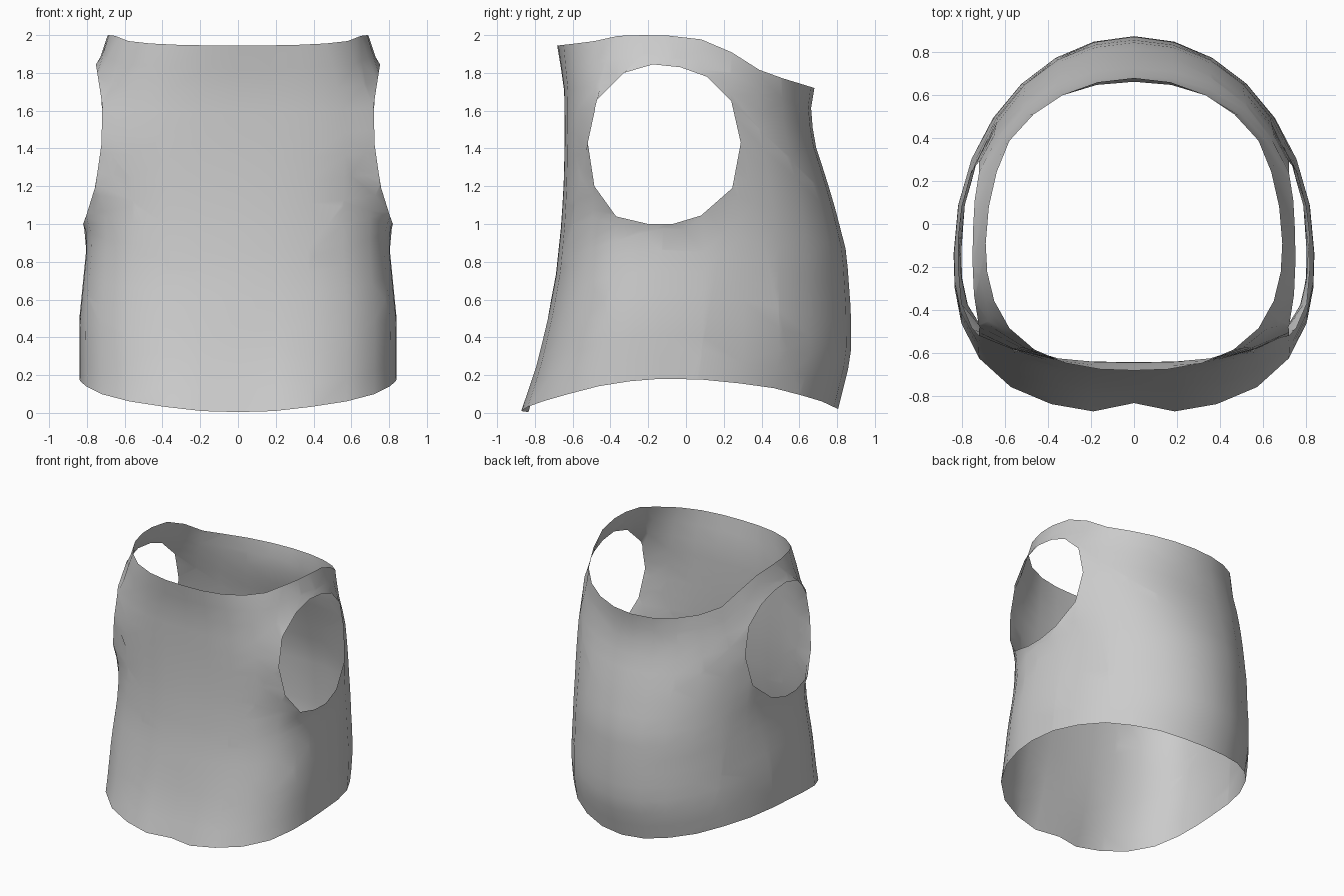
import bpy, bmesh, math
from mathutils import Vector

if "Cube" in bpy.data.objects:
    bpy.data.objects.remove(bpy.data.objects["Cube"])

COLS, ROWS = 28, 17


def interp(table, v):
    """Piecewise linear lookup in a list of (key, value) pairs."""
    if v <= table[0][0]:
        return table[0][1]
    for (a, p), (b, q) in zip(table, table[1:]):
        if v <= b:
            return p + (q - p) * (v - a) / (b - a)
    return table[-1][1]


# Body profiles by height: front, back, half width, and squareness of the front / back
FRONT = [(0, -.88), (.23, -.80), (.47, -.74), (.72, -.69), (1, -.66), (1.2, -.648),
         (1.43, -.642), (1.72, -.645), (1.945, -.682)]
BACK = [(0, .80), (.3, .875), (.55, .872), (.85, .85), (1.1, .785), (1.25, .74),
        (1.43, .68), (1.6, .66), (1.72, .68)]
WIDTH = [(0, .835), (.18, .84), (.5, .84), (.9, .80), (1.0, .80), (1.43, .80),
         (1.64, .775), (1.85, .735), (1.93, .70), (2, .69)]
SQ_FRONT = [(0, 2.8), (.8, 2.9), (1.43, 3.3), (1.7, 3.0), (1.95, 2.5)]
SQ_BACK = [(.6, 2.0), (1.43, 2.3), (1.72, 2.0)]
# Hem and neckline height by depth
HEM = [(-.88, .003), (-.855, .025), (-.795, .05), (-.66, .09), (-.47, .14), (-.22, .18),
       (.04, .18), (.2, .167), (.45, .135), (.7, .07), (.81, .018)]
NECK = [(-.68, 1.945), (-.5, 1.965), (-.34, 2.0), (-.15, 2.0), (.04, 1.99), (.2, 1.94),
        (.35, 1.83), (.5, 1.775), (.68, 1.72)]
# Armhole outline (y, z) and how far out its edge sits by height
ARMHOLE = [(-.52, 1.43), (-.47, 1.66), (-.33, 1.80), (-.175, 1.845), (-.03, 1.83),
           (.11, 1.78), (.24, 1.65), (.29, 1.43), (.245, 1.19), (.08, 1.045),
           (-.07, 1.0), (-.2, 1.0), (-.37, 1.04), (-.485, 1.2)]
ARM_X = [(1.0, .82), (1.04, .805), (1.2, .755), (1.43, .722), (1.64, .72), (1.845, .752)]


def plan_point(ang, z):
    """Point on the body at an angle (0 = front centre) and height."""
    s, c = math.sin(ang), -math.cos(ang)
    n = interp(SQ_FRONT if c < 0 else SQ_BACK, z)
    r = (abs(s) ** n + abs(c) ** n) ** (-1 / n)
    mid = -.15 + .03 * z
    depth = mid - interp(FRONT, z) if c < 0 else interp(BACK, z) - mid
    return interp(WIDTH, z) * s * r, mid + depth * c * r


def edge_height(ang, table, z):
    for _ in range(6):
        z = interp(table, plan_point(ang, z)[1])
    return z


# Torso shell lofted from hem to neckline
bm = bmesh.new()
grid = []
for i in range(COLS):
    ang = 2 * math.pi * i / COLS
    z0, z1 = edge_height(ang, HEM, .1), edge_height(ang, NECK, 1.9)
    col = []
    for j in range(ROWS):
        z = z0 + (z1 - z0) * j / (ROWS - 1)
        x, y = plan_point(ang, z)
        if i == 0:                      # shallow groove at the front hem
            y += .045 * max(0, 1 - z / .6)
        col.append(bm.verts.new((x, y, z)))
    grid.append(col)
for i in range(COLS):
    a, b = grid[i], grid[(i + 1) % COLS]
    for j in range(ROWS - 1):
        bm.faces.new((a[j], b[j], b[j + 1], a[j + 1]))

# Armholes: trim each side along the outline, then flare the rim
for side in (1, -1):
    faces = [f for f in bm.faces if f.calc_center_median().x * side > .4]
    for k, (y, z) in enumerate(ARMHOLE):
        y2, z2 = ARMHOLE[(k + 1) % len(ARMHOLE)]
        co, no = Vector((0, y, z)), Vector((0, z - z2, y2 - y)).normalized()
        geom = list({e for f in faces for e in f.edges} | {v for f in faces for v in f.verts})
        res = bmesh.ops.bisect_plane(bm, geom=geom + faces, dist=1e-5,
                                     plane_co=co, plane_no=no)
        faces = [g for g in res['geom'] if isinstance(g, bmesh.types.BMFace)
                 and (g.calc_center_median() - co).dot(no) < 0]
    inside = set(faces)
    rim = {v for f in faces for e in f.edges for v in e.verts
           if any(g not in inside for g in e.link_faces)
           and not all(g in inside for g in e.link_faces)}
    bmesh.ops.delete(bm, geom=faces, context='FACES')
    rim = [v for v in rim if v.is_valid]
    shifts = [(v.co.copy(), side * interp(ARM_X, v.co.z) - v.co.x) for v in rim]
    for v in bm.verts:
        if v.co.x * side > .3:
            d, dx = min(((v.co - p).length, dx) for p, dx in shifts)
            if d < .12 and v.co.z < 1.93:
                v.co.x += dx * (1 - d / .12) ** 1.5

bmesh.ops.remove_doubles(bm, verts=bm.verts, dist=.004)
bmesh.ops.recalc_face_normals(bm, faces=bm.faces)
if sum(f.normal.dot(f.calc_center_median() - Vector((0, 0, 1))) for f in bm.faces) < 0:
    bmesh.ops.reverse_faces(bm, faces=bm.faces)
mesh = bpy.data.meshes.new("vest")
bm.to_mesh(mesh)
bm.free()
mesh.shade_smooth()
vest = bpy.data.objects.new("vest", mesh)
bpy.context.collection.objects.link(vest)
